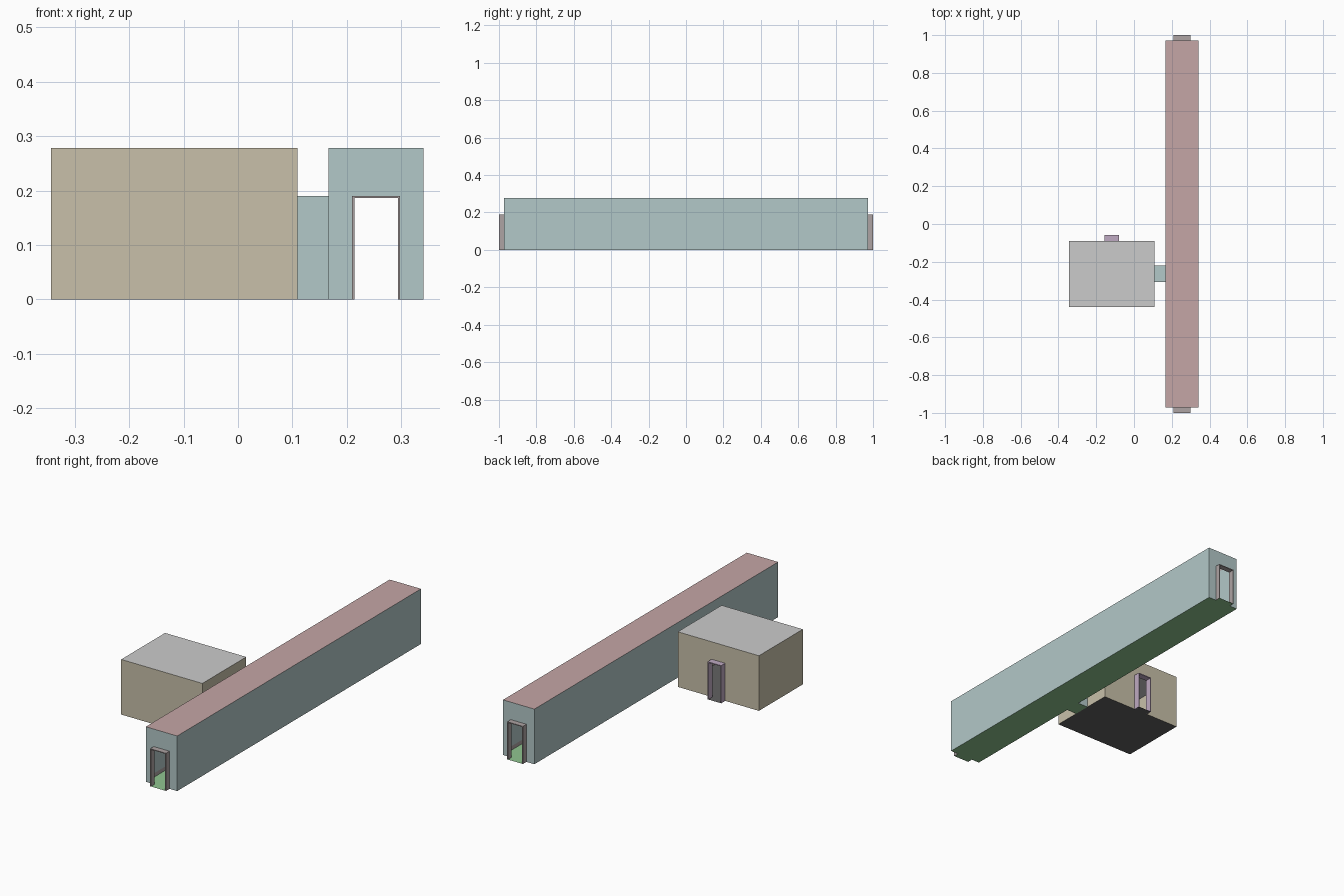
import bpy
from mathutils import Vector

if "Cube" in bpy.data.objects:
    bpy.data.objects.remove(bpy.data.objects["Cube"])

H, DOOR = 0.278, 0.19                      # wall and doorway heights
CX0, CX1, CY = 0.166, 0.341, 0.972         # corridor limits
RX0, RX1, RY0, RY1 = -0.344, 0.109, -0.44, -0.09   # room limits
LY0, LY1 = -0.306, -0.221                  # linking passage
EX0, EX1 = 0.21, 0.298                     # corridor end doors
DX0, DX1 = -0.156, -0.08                   # room door


def mat(name, rgb):
    m = bpy.data.materials.new(name)
    m.diffuse_color = (*rgb, 1)
    m.use_nodes = True
    m.node_tree.nodes["Principled BSDF"].inputs["Base Color"].default_value = m.diffuse_color
    return m


teal = mat("teal", (0.45, 0.58, 0.58))
sand = mat("sand", (0.58, 0.53, 0.40))
rose = mat("rose", (0.56, 0.38, 0.38))
green = mat("green", (0.28, 0.56, 0.28))
trim = mat("trim", (0.42, 0.37, 0.37))
mauve = mat("mauve", (0.52, 0.40, 0.54))
dark = mat("dark", (0.12, 0.12, 0.12))


def make(name, polys, material=None):
    """Mesh from a list of flat polygons."""
    verts, faces = [], []
    for p in polys:
        faces.append(list(range(len(verts), len(verts) + len(p))))
        verts += p
    me = bpy.data.meshes.new(name)
    me.from_pydata(verts, [], faces)
    ob = bpy.data.objects.new(name, me)
    bpy.context.collection.objects.link(ob)
    if material:
        me.materials.append(material)
    return ob


def wall(a, b, door=None, z0=0, z1=H):
    """Upright wall from a to b; door = distances along it of an opening."""
    a, b = Vector(a), Vector(b)
    d = (b - a).normalized()
    pts = [(a, z0)]
    if door:
        p, q = a + d * door[0], a + d * door[1]
        pts += [(p, 0), (p, DOOR), (q, DOOR), (q, 0)]
    pts += [(b, z0), (b, z1), (a, z1)]
    return [(v.x, v.y, z) for v, z in pts]


def flat(x0, x1, y0, y1, z):
    return [(x0, y0, z), (x1, y0, z), (x1, y1, z), (x0, y1, z)]


def frame(name, x0, x1, y0, y1, material, t=0.004):
    """Door surround: an upside-down U pushed from y0 to y1."""
    u = [(x0, 0), (x0, DOOR), (x1, DOOR), (x1, 0),
         (x1 - t, 0), (x1 - t, DOOR - t), (x0 + t, DOOR - t), (x0 + t, 0)]
    polys = [[(x, y0, z) for x, z in u[::-1]], [(x, y1, z) for x, z in u]]
    for (xa, za), (xb, zb) in zip(u, u[1:] + u[:1]):
        polys.append([(xa, y0, za), (xb, y0, zb), (xb, y1, zb), (xa, y1, za)])
    make(name, polys, material)


# corridor walls with the linking passage to the room
w = CX1 - CX0
make("corridor_walls", [
    wall((CX0, -CY), (CX1, -CY), (EX0 - CX0, EX1 - CX0)),
    wall((CX1, -CY), (CX1, CY)),
    wall((CX1, CY), (CX0, CY), (CX1 - EX1, CX1 - EX0)),
    wall((CX0, CY), (CX0, -CY), (CY - LY1, CY - LY0)),
    wall((RX1, LY0), (CX0, LY0), z1=DOOR),
    wall((CX0, LY1), (RX1, LY1), z1=DOOR),
    flat(RX1, CX0, LY0, LY1, DOOR)], teal)
make("corridor_ceiling", [flat(CX0, CX1, -CY, CY, H)], rose)
make("corridor_floor", [
    flat(CX0, CX1, -CY, CY, 0), flat(RX1, CX0, LY0, LY1, 0),
    flat(EX0, EX1, -1, -CY, 0), flat(EX0, EX1, CY, 1, 0)], green)

# skirting and cornice strips just inside the corridor walls
e = 0.002
make("corridor_skirting", [
    wall((CX1 - e, -CY), (CX1 - e, CY), z1=0.02),
    wall((CX0 + e, CY), (CX0 + e, LY1), z1=0.02),
    wall((CX0 + e, LY0), (CX0 + e, -CY), z1=0.02)], trim)
make("corridor_cornice", [
    wall((x, -CY), (x, CY), z0=H - 0.012) for x in (CX0 + e, CX1 - e)], trim)

# corridor end door surrounds
frame("front_door_frame", EX0, EX1, -1, -CY, trim)
frame("back_door_frame", EX0, EX1, CY, 1, trim)

# room
make("room_walls", [
    wall((RX0, RY0), (RX1, RY0)),
    wall((RX1, RY0), (RX1, RY1), (LY0 - RY0, LY1 - RY0)),
    wall((RX1, RY1), (RX0, RY1), (RX1 - DX1, RX1 - DX0)),
    wall((RX0, RY1), (RX0, RY0))], sand)
make("room_ceiling", [flat(RX0, RX1, RY0, RY1, H)])
make("room_floor", [flat(RX0, RX1, RY0, RY1, 0),
                    flat(DX0, DX1, RY1, -0.058, 0)], dark)
frame("room_door_frame", DX0, DX1, RY1, -0.058, mauve)
